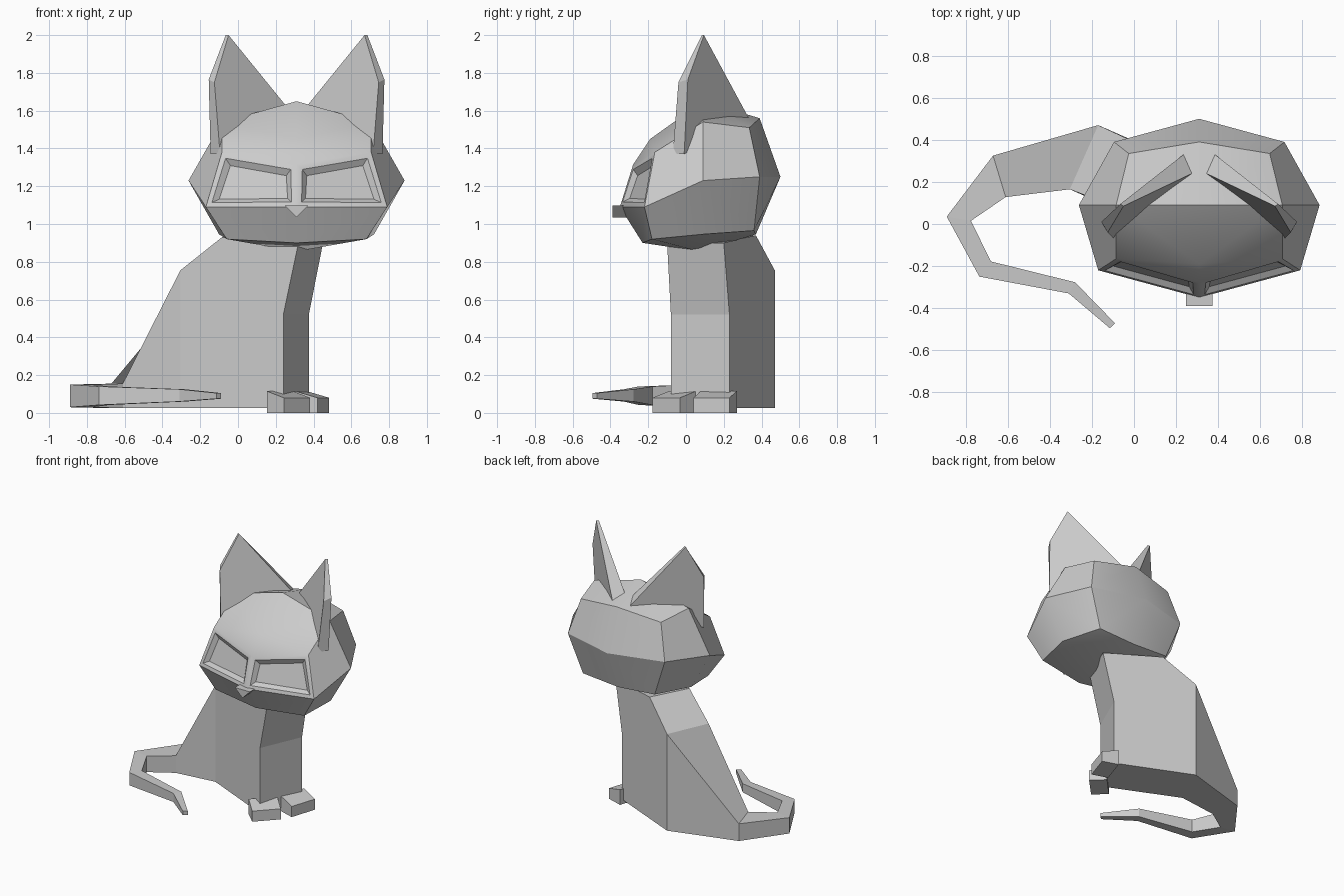
import bpy, bmesh
from math import radians
from mathutils import Matrix

if "Cube" in bpy.data.objects:
    bpy.data.objects.remove(bpy.data.objects["Cube"])

HEAD_X = 0.31


def finish(bm, name, loc=(0, 0, 0), mirror=False, smooth=False):
    me = bpy.data.meshes.new(name)
    bm.to_mesh(me)
    bm.free()
    ob = bpy.data.objects.new(name, me)
    ob.location = loc
    bpy.context.collection.objects.link(ob)
    if smooth:
        bpy.ops.object.select_all(action='DESELECT')
        ob.select_set(True)
        bpy.context.view_layer.objects.active = ob
        bpy.ops.object.shade_smooth_by_angle(angle=radians(30))
    if mirror:
        ob.modifiers.new("Mirror", 'MIRROR').use_axis[0] = True
    return ob


def loft(bm, rings, cap_start=True, cap_end=True):
    vs = [[bm.verts.new(p) for p in r] for r in rings]
    n = len(vs[0])
    for a, b in zip(vs, vs[1:]):
        for i in range(n):
            j = (i + 1) % n
            bm.faces.new((a[i], a[j], b[j], b[i]))
    if cap_start:
        bm.faces.new(vs[0][::-1])
    if cap_end:
        bm.faces.new(vs[-1])
    return vs


def solid(rings, name, **kw):
    bm = bmesh.new()
    loft(bm, rings)
    bmesh.ops.recalc_face_normals(bm, faces=bm.faces)
    return finish(bm, name, **kw)


# Body: near and far side outlines, continued by the tapering tail
near = [(.24, -.08, .025), (.24, -.08, .52), (.32, -.10, .90),
        (-.085, .08, .93), (-.305, .165, .755), (-.305, .165, .025)]
far = [(.375, .23, .025), (.375, .23, .52), (.45, .20, .90),
       (.045, .37, .94), (-.17, .47, .755), (-.17, .47, .025)]
# Tail sections: outer x, y, inner x, y, bottom z, top z
tail = [(-.17, .47, -.305, .165, .025, .755),
        (-.67, .325, -.61, .128, .025, .155),
        (-.89, .035, -.775, .015, .03, .15),
        (-.735, -.25, -.68, -.178, .042, .14),
        (-.31, -.33, -.28, -.277, .06, .125),
        (-.115, -.495, -.09, -.472, .075, .105)]
bm = bmesh.new()
v = loft(bm, [near, far])
rear = bm.faces.get((v[0][4], v[0][5], v[1][5], v[1][4]))
bm.faces.remove(rear)
loft(bm, [[(ox, oy, lo), (ox, oy, hi), (ix, iy, hi), (ix, iy, lo)]
          for ox, oy, ix, iy, lo, hi in tail], cap_start=False)
bmesh.ops.remove_doubles(bm, verts=bm.verts, dist=1e-4)
bmesh.ops.recalc_face_normals(bm, faces=bm.faces)
finish(bm, "body_and_tail")


# Paws: wedge-topped blocks turned outward
def paw(name, x, y, yaw, length=.125, w=.1):
    m = Matrix.Translation((x, y, 0)) @ Matrix.Rotation(radians(yaw), 4, 'Z')
    rings = []
    for px, top in ((0, .08), (-length, .115)):
        ring = [(px, -w, 0), (px, w, 0), (px, w, top), (px, -w, top)]
        rings.append([(m @ Matrix.Translation(p)).translation for p in ring])
    solid(rings, name)


paw("front_paw_a", .312, -.105, -44)
paw("front_paw_b", .452, .135, -18)

# Head: half of a faceted shell (centre line points, then side points), mirrored
pts = [(0, .09, 1.65), (0, .39, 1.56), (0, .50, 1.25), (0, .37, .945),
       (0, .07, .855), (0, -.23, .90), (0, -.35, 1.09), (0, -.28, 1.315),
       (0, -.19, 1.45),
       (.395, .09, 1.54), (.335, .335, 1.51), (.405, .39, 1.25),
       (.30, .36, .965), (.41, .08, .945), (.37, -.18, .92),
       (.48, -.22, 1.09), (.395, -.165, 1.38), (.572, .09, 1.23)]
faces = [(6, 15, 16, 7), (0, 9, 10, 1), (1, 10, 11, 2), (2, 11, 12, 3),
         (3, 12, 13, 4), (4, 13, 14, 5), (5, 14, 15, 6), (7, 16, 8),
         (8, 16, 9, 0), (9, 17, 11, 10), (17, 13, 12, 11),
         (17, 15, 14, 13), (15, 17, 9, 16)]
bm = bmesh.new()
v = [bm.verts.new(p) for p in pts]
fs = [bm.faces.new([v[i] for i in f]) for f in faces]
bmesh.ops.recalc_face_normals(bm, faces=bm.faces)
bm.normal_update()
if fs[0].normal.y > 0:
    bmesh.ops.reverse_faces(bm, faces=bm.faces)
# Sunken eye panel
bmesh.ops.inset_individual(bm, faces=[fs[0]], thickness=.04, depth=0)
bmesh.ops.inset_individual(bm, faces=[fs[0]], thickness=.04, depth=-.025)
finish(bm, "head", loc=(HEAD_X, 0, 0), mirror=True, smooth=True)

# Ears: thin wedge, front outline and back outline
ear_front = [(.035, .24, 1.60), (.36, .085, 2.0), (.435, -.04, 1.75), (.405, -.07, 1.37)]
ear_back = [(.075, .33, 1.565), (.375, .095, 2.0), (.465, .01, 1.765), (.455, -.01, 1.37)]
solid([ear_front, ear_back], "ears", loc=(HEAD_X, 0, 0), mirror=True)

# Nose: small triangular prism
solid([[(-.063, y, 1.098), (.063, y, 1.098), (0, y, 1.035)] for y in (-.39, -.29)],
      "nose", loc=(HEAD_X, 0, 0))
